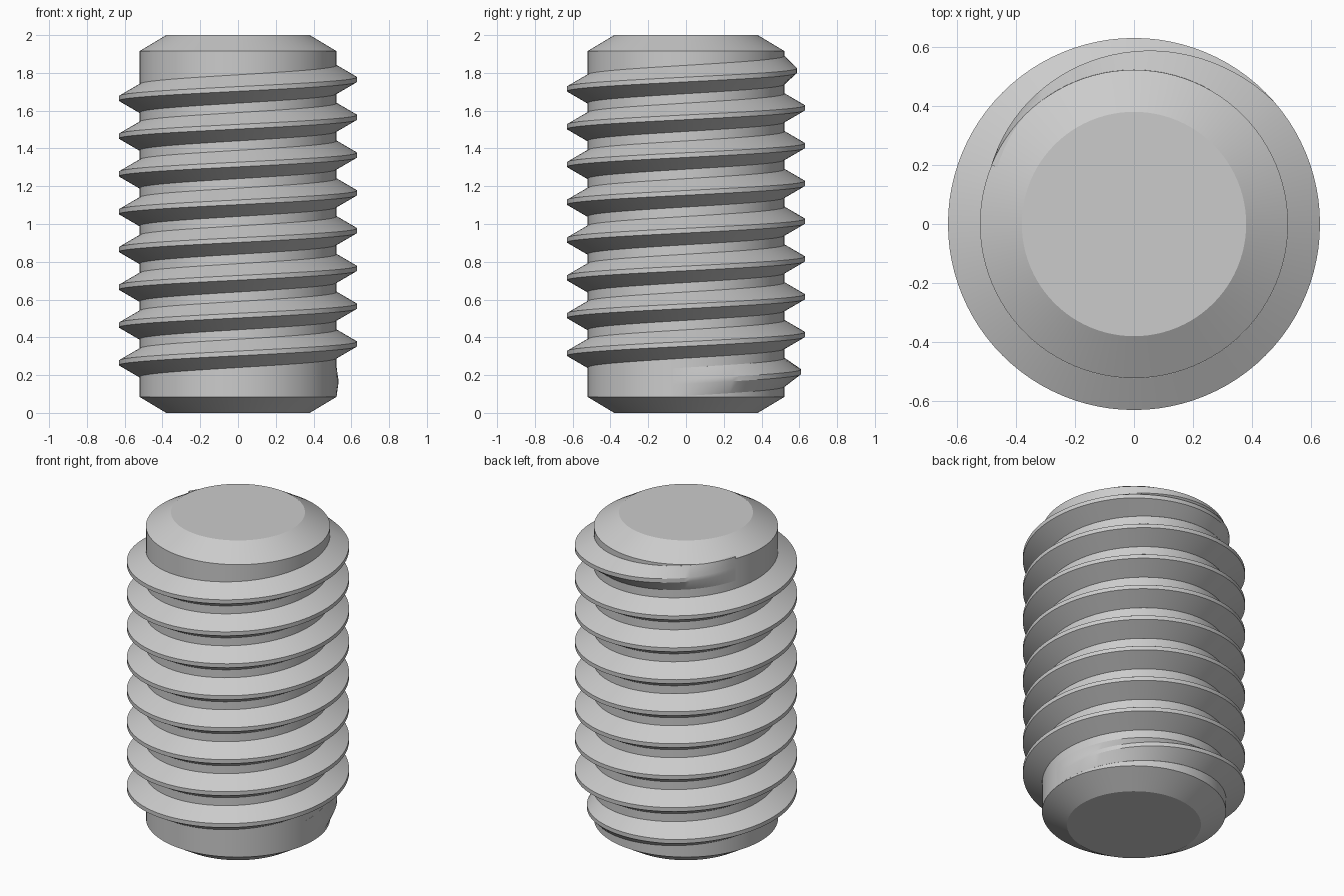
import bpy, bmesh, math

cube = bpy.data.objects.get("Cube")
if cube:
    bpy.data.objects.remove(cube, do_unlink=True)

SEGMENTS = 96                 # steps per turn, shared by core and thread
CORE_R, CREST_R = 0.522, 0.63
PITCH = 0.2
ROOT_HALF, CREST_HALF = 0.075, 0.0125

steel = bpy.data.materials.new("plain_grey_steel")
steel.use_nodes = True
colour = (0.6, 0.6, 0.6, 1)
steel.diffuse_color = colour
steel.node_tree.nodes["Principled BSDF"].inputs["Base Color"].default_value = colour


def polar(r, step, z):
    a = 2 * math.pi * step / SEGMENTS
    return (r * math.cos(a), r * math.sin(a), z)


def skin(name, rings, closed_profile):
    """Bridge consecutive rings of points and cap both ends."""
    bm = bmesh.new()
    loops = [[bm.verts.new(p) for p in ring] for ring in rings]
    for a, b in zip(loops, loops[1:]):
        for i in range(len(a)):
            j = (i + 1) % len(a)
            bm.faces.new((a[i], a[j], b[j], b[i]))
    bm.faces.new(loops[0])
    bm.faces.new(loops[-1])
    bmesh.ops.recalc_face_normals(bm, faces=bm.faces)
    mesh = bpy.data.meshes.new(name)
    bm.to_mesh(mesh)
    bm.free()
    mesh.materials.append(steel)
    obj = bpy.data.objects.new(name, mesh)
    bpy.context.collection.objects.link(obj)
    bpy.ops.object.select_all(action='DESELECT')
    obj.select_set(True)
    bpy.context.view_layer.objects.active = obj
    bpy.ops.object.shade_smooth_by_angle(angle=math.radians(25))
    return obj


# Chamfered cylindrical core
core_profile = [(0.38, 0), (CORE_R, 0.085), (CORE_R, 1.915), (0.38, 2)]
skin("screw_core",
     [[polar(r, s, z) for s in range(SEGMENTS)] for r, z in core_profile], True)

# Right-handed thread that rises out of the core and fades back into it
START, END = -98, 714
FADE_IN, FADE_OUT = 33, 31
rings = []
for s in range(START, END + 1):
    height = min(1, (s - START) / FADE_IN, (END - s) / FADE_OUT)
    z = 0.365 + PITCH * s / SEGMENTS
    base = CORE_R + 0.0005
    crest = base + (CREST_R - base) * height
    section = [(CORE_R - 0.03, -ROOT_HALF), (base, -ROOT_HALF), (crest, -CREST_HALF),
               (crest, CREST_HALF), (base, ROOT_HALF), (CORE_R - 0.03, ROOT_HALF)]
    rings.append([polar(r, s, z + dz) for r, dz in section])
skin("screw_thread", rings, True)
